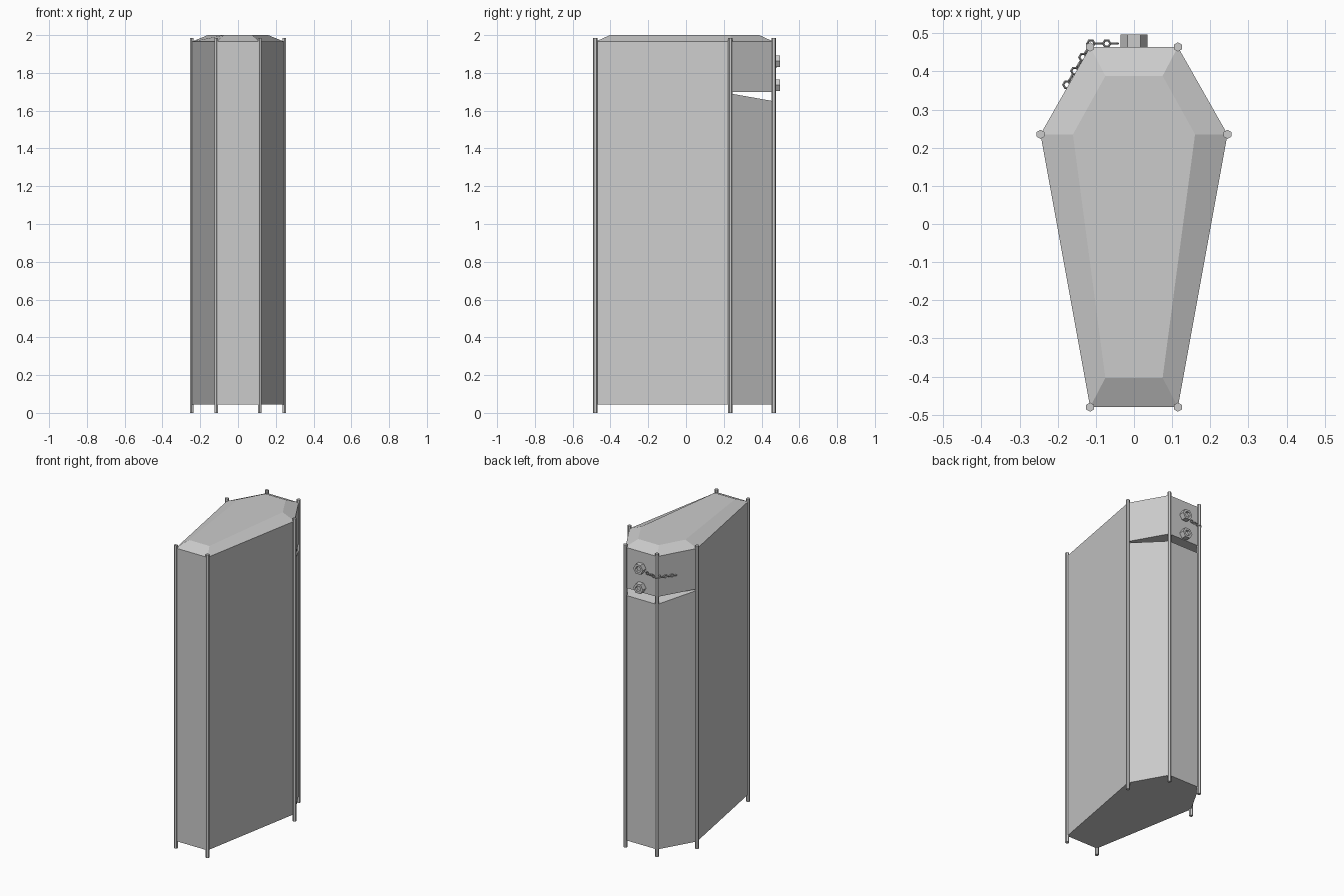
import bpy, bmesh, math
from mathutils import Vector, Matrix

if "Cube" in bpy.data.objects:
    bpy.data.objects.remove(bpy.data.objects["Cube"])

grey = bpy.data.materials.new("plain grey")
grey.diffuse_color = (0.6, 0.6, 0.6, 1)
grey.use_nodes = True
grey.node_tree.nodes["Principled BSDF"].inputs["Base Color"].default_value = grey.diffuse_color


def finish(name, bm):
    bmesh.ops.recalc_face_normals(bm, faces=bm.faces)
    me = bpy.data.meshes.new(name)
    bm.to_mesh(me)
    bm.free()
    me.materials.append(grey)
    ob = bpy.data.objects.new(name, me)
    bpy.context.collection.objects.link(ob)
    return ob


def loft(name, rings):
    """Closed solid through a stack of equal-length point rings."""
    bm = bmesh.new()
    vs = [[bm.verts.new(p) for p in r] for r in rings]
    n = len(vs[0])
    bm.faces.new(vs[0])
    bm.faces.new(vs[-1])
    for a, b in zip(vs, vs[1:]):
        for i in range(n):
            j = (i + 1) % n
            bm.faces.new((a[i], a[j], b[j], b[i]))
    return finish(name, bm)


def mirrored(half):
    return half + [(-x, y) for x, y in reversed(half)]


# six-sided body with sloped lid
outer = mirrored([(0.115, -0.48), (0.245, 0.235), (0.115, 0.464)])
inner = mirrored([(0.075, -0.403), (0.16, 0.235), (0.075, 0.388)])
body = loft("body", [[(x, y, 0.045) for x, y in outer],
                     [(x, y, 1.965) for x, y in outer],
                     [(x, y, 2.0) for x, y in inner]])

# wedge slot across the back
wedge = [(0.24, 1.69), (0.24, 1.70), (0.6, 1.70), (0.6, 1.626)]
cutter = loft("slot_cutter", [[(x, y, z) for y, z in wedge] for x in (-0.4, 0.4)])
cutter.hide_render = True
mod = body.modifiers.new("slot", 'BOOLEAN')
mod.operation = 'DIFFERENCE'
mod.solver = 'EXACT'
mod.object = cutter
bpy.context.view_layer.objects.active = body
bpy.ops.object.modifier_apply(modifier=mod.name)
bpy.data.objects.remove(cutter)


def hexagon(r, turn):
    return [(r * math.cos(turn + k * math.pi / 3), r * math.sin(turn + k * math.pi / 3))
            for k in range(6)]


# corner posts
for i, (px, py) in enumerate(outer):
    pts = [(px + u, py + v) for u, v in hexagon(0.012, math.pi / 6)]
    loft(f"corner_post_{i + 1}", [[(x, y, z) for x, y in pts] for z in (0, 1.985)])

# hexagonal knobs with a dished face
for name, z in (("upper_knob", 1.862), ("lower_knob", 1.735)):
    loft(name, [[(u, y, z + v) for u, v in hexagon(r, 0)]
                for r, y in ((0.035, 0.458), (0.035, 0.497), (0.02, 0.497), (0.017, 0.485))])


def chain_link(name, pos, along, normal):
    """Six-sided ring lying along the chain."""
    along = along.normalized()
    side = normal.cross(along).normalized()
    bm = bmesh.new()
    rows = []
    for k in range(6):
        a = k * math.pi / 3
        d = along * math.cos(a) + side * math.sin(a)
        rows.append([bm.verts.new(pos + d * (0.0095 + 0.0032 * math.cos(t))
                                  + normal * 0.0032 * math.sin(t))
                     for t in (0, math.pi / 2, math.pi, 1.5 * math.pi)])
    for k in range(6):
        a, b = rows[k], rows[(k + 1) % 6]
        for i in range(4):
            j = (i + 1) % 4
            bm.faces.new((a[i], a[j], b[j], b[i]))
    finish(name, bm)


# chain from the upper knob round the left corner, links alternately flat and upright
path = [Vector(p) for p in ((-0.03, 0.473, 1.845), (-0.113, 0.473, 1.832), (-0.176, 0.365, 1.822))]
count = 0
for a, b, n in ((path[0], path[1], 4), (path[1], path[2], 6)):
    step = b - a
    for k in range(1, n + 1):
        pos = a + step * k / n
        upright = Vector((step.y, -step.x, 0)).normalized()
        normal = Vector((0, 0, 1)) if count % 2 else upright
        count += 1
        chain_link(f"chain_link_{count}", pos, step, normal)
